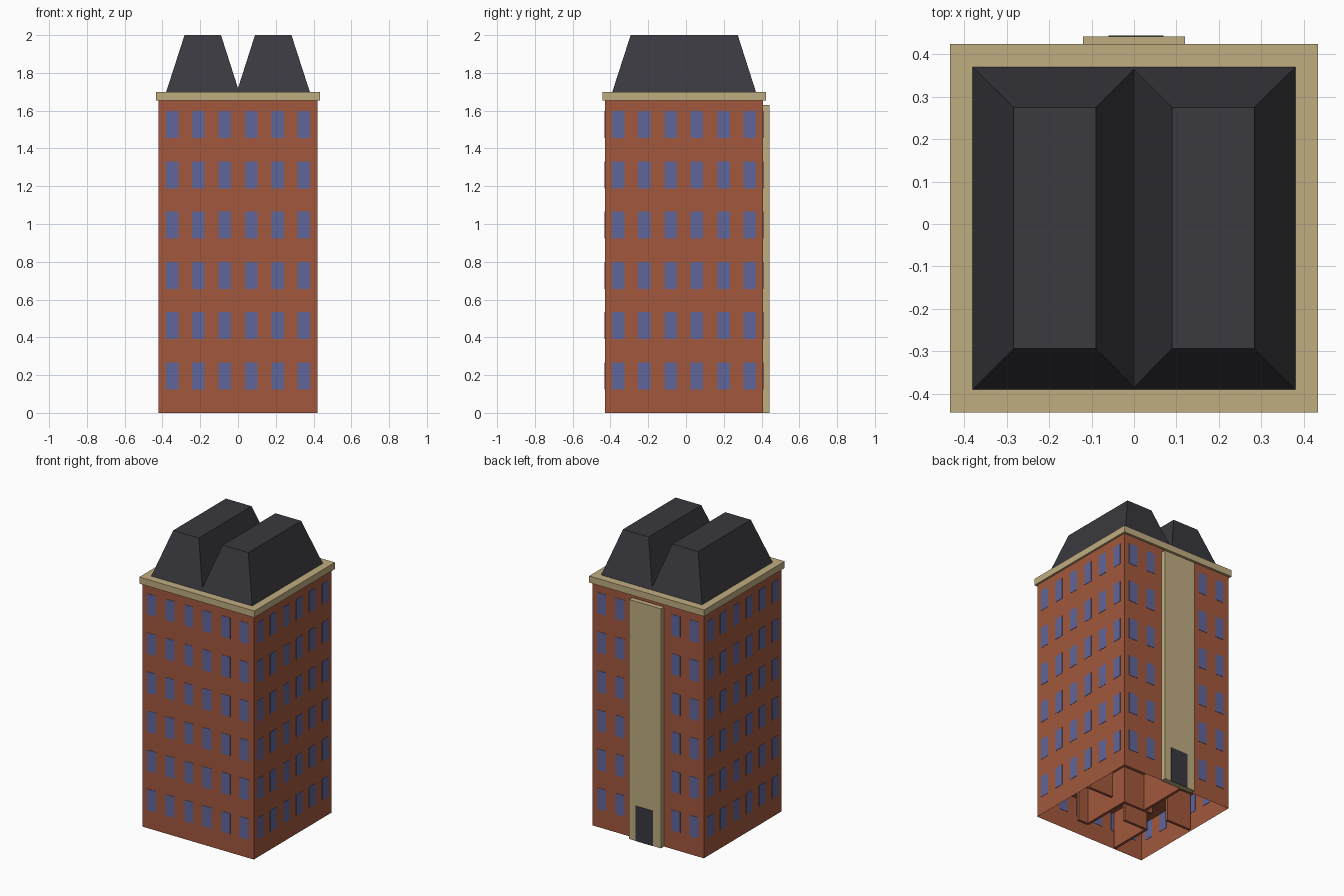
import bpy, bmesh

if "Cube" in bpy.data.objects:
    bpy.data.objects.remove(bpy.data.objects["Cube"])


def material(name, rgb):
    m = bpy.data.materials.new(name)
    m.diffuse_color = (*rgb, 1)
    m.use_nodes = True
    m.node_tree.nodes["Principled BSDF"].inputs["Base Color"].default_value = m.diffuse_color
    return m


BRICK = material("brick", (0.36, 0.097, 0.046))
GLASS = material("window_blue", (0.115, 0.133, 0.33))
STONE = material("sandstone", (0.53, 0.42, 0.22))
SLATE = material("dark_slate", (0.042, 0.041, 0.05))

X, Y0, Y1 = 0.42, -0.43, 0.408      # brick wall limits
YC = (Y0 + Y1) / 2


def finish(name, bm, mat):
    bmesh.ops.recalc_face_normals(bm, faces=bm.faces)
    me = bpy.data.meshes.new(name)
    bm.to_mesh(me)
    bm.free()
    me.materials.append(mat)
    ob = bpy.data.objects.new(name, me)
    bpy.context.collection.objects.link(ob)
    return ob


def frustum(bm, base, top, z0, z1):
    """Block between two rectangles given as (x0, x1, y0, y1)."""
    def ring(r, z):
        x0, x1, y0, y1 = r
        return [bm.verts.new(p) for p in
                ((x0, y0, z), (x1, y0, z), (x1, y1, z), (x0, y1, z))]
    a, b = ring(base, z0), ring(top, z1)
    bottom = bm.faces.new(a[::-1])
    bm.faces.new(b)
    for i in range(4):
        j = (i + 1) % 4
        bm.faces.new((a[i], a[j], b[j], b[i]))
    return bottom


def box(bm, x0, x1, y0, y1, z0, z1):
    return frustum(bm, (x0, x1, y0, y1), (x0, x1, y0, y1), z0, z1)


# Brick tower, hollow on the ground storey and open underneath
CEILING = 0.25
bm = bmesh.new()
bottom = box(bm, -X, X, Y0, Y1, 0, 1.657)
bmesh.ops.inset_region(bm, faces=[bottom], thickness=0.02)
bmesh.ops.translate(bm, verts=bottom.verts, vec=(0, 0, CEILING))
finish("brick_tower", bm, BRICK)

# Ground storey partitions with doorway gaps
bm = bmesh.new()
T = 0.009
for x, ya, yb in ((-0.04, 0.04, 0.40), (0.12, -0.30, 0.06), (-0.2, -0.42, -0.12)):
    box(bm, x - T, x + T, ya, yb, 0, CEILING)
for y, xa, xb in ((0.05, 0.22, 0.405), (0.05, -0.10, 0.12), (0.05, -0.405, -0.22),
                  (-0.12, -0.20, -0.02), (-0.30, 0.12, 0.20)):
    box(bm, xa, xb, y - T, y + T, 0, CEILING)
finish("partition_walls", bm, BRICK)

# Window plates: six storeys on every side, the middle of the back left free
bm = bmesh.new()
W, H, P = 0.033, 0.142, 0.002
for floor in range(6):
    z0 = 0.125 + 0.266 * floor
    z1 = z0 + H
    for d in (-0.348, -0.21, -0.069, 0.069, 0.21, 0.348):
        box(bm, d - W, d + W, Y0 - P, Y0 + P, z0, z1)
        if abs(d) > 0.1:
            box(bm, d - W, d + W, Y1 - P, Y1 + P, z0, z1)
        for s in (-X, X):
            box(bm, s - P, s + P, YC + d - W, YC + d + W, z0, z1)
finish("windows", bm, GLASS)

# Stone cornice slab
bm = bmesh.new()
box(bm, -0.433, 0.433, -0.443, 0.424, 1.655, 1.70)
finish("cornice", bm, STONE)

# Stone entrance strip up the back
bm = bmesh.new()
box(bm, -0.12, 0.12, Y1 - 0.005, 0.441, 0, 1.63)
finish("entrance_strip", bm, STONE)

# Door plate
bm = bmesh.new()
box(bm, -0.06, 0.07, 0.439, 0.443, 0, 0.24)
finish("door", bm, SLATE)

# Twin flat-topped slate roofs meeting in a valley
for side, s in (("left", -1), ("right", 1)):
    bm = bmesh.new()
    frustum(bm, (-0.006 * s, 0.38 * s, -0.39, 0.37),
            (0.09 * s, 0.283 * s, -0.293, 0.274), 1.70, 2.0)
    finish(side + "_roof", bm, SLATE)
